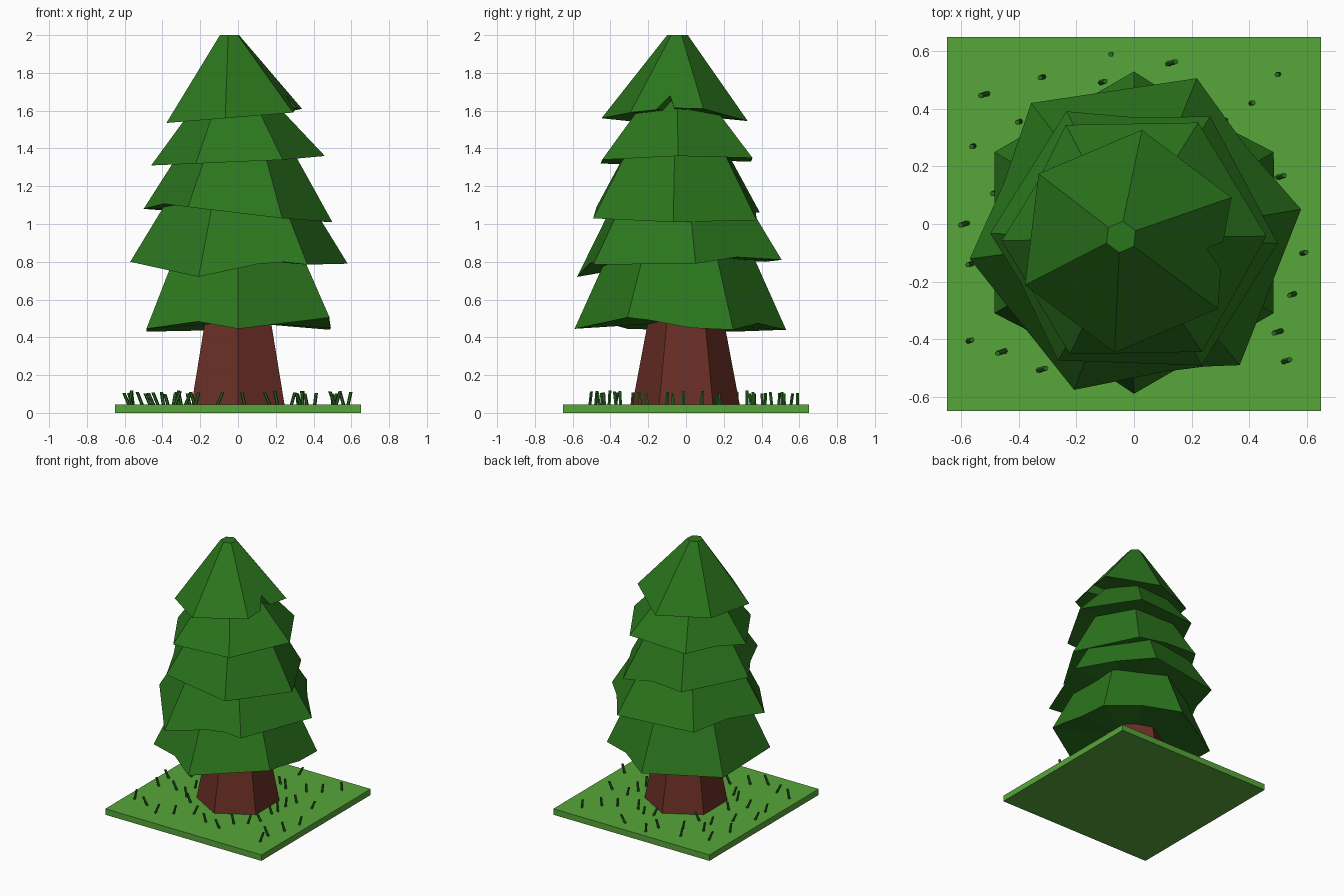
import bpy, bmesh, random
from math import sin, cos, radians, pi
from mathutils import Vector

if "Cube" in bpy.data.objects:
    bpy.data.objects.remove(bpy.data.objects["Cube"])

random.seed(4)


def material(name, rgb):
    m = bpy.data.materials.new(name)
    m.diffuse_color = (*rgb, 1)
    m.use_nodes = True
    m.node_tree.nodes["Principled BSDF"].inputs["Base Color"].default_value = m.diffuse_color
    return m


LEAF = material("leaf_green", (0.024, 0.18, 0.012))
BARK = material("bark_brown", (0.14, 0.027, 0.018))
TURF = material("turf_green", (0.095, 0.38, 0.042))
BLADE = material("blade_green", (0.024, 0.15, 0.016))


def finish(bm, name, mat):
    bmesh.ops.recalc_face_normals(bm, faces=bm.faces)
    me = bpy.data.meshes.new(name)
    bm.to_mesh(me)
    bm.free()
    me.materials.append(mat)
    ob = bpy.data.objects.new(name, me)
    bpy.context.collection.objects.link(ob)
    return ob


def ring(cx, cy, r, start, zs):
    n = len(zs)
    return [Vector((cx + r * cos(radians(start) + 2 * pi * i / n),
                    cy + r * sin(radians(start) + 2 * pi * i / n), z))
            for i, z in enumerate(zs)]


def frustum(bm, low, high):
    """Closed, faceted body between two matching rings."""
    a = [bm.verts.new(p) for p in low]
    b = [bm.verts.new(p) for p in high]
    n = len(a)
    for i in range(n):
        j = (i + 1) % n
        bm.faces.new((a[i], a[j], b[j], b[i]))
    bm.faces.new(a[::-1])
    bm.faces.new(b)


def tier(name, centre, r, start, zs, top_centre, top_r, top_z, notches):
    """Six-sided skirt of branches; notches[side] = [(position, lift)] along its rim."""
    bm = bmesh.new()
    low = [bm.verts.new(p) for p in ring(*centre, r, start, zs)]
    high = [bm.verts.new(p) for p in ring(*top_centre, top_r, start, [top_z] * 6)]
    rim = []
    for i in range(6):
        j = (i + 1) % 6
        side = [low[i]]
        for t, lift in notches.get(i, []):
            p = low[i].co.lerp(low[j].co, t)
            q = high[i].co.lerp(high[j].co, t)
            side.append(bm.verts.new(p.lerp(q, lift)))
        rim += side
        bm.faces.new(side + [low[j], high[j], high[i]])
    bm.faces.new(high)
    # shallow hollow underside
    hub = bm.verts.new((*centre, sum(zs) / 6 + 0.03))
    for k, v in enumerate(rim):
        bm.faces.new((rim[(k + 1) % len(rim)], v, hub))
    finish(bm, name, LEAF)


# ground slab
bm = bmesh.new()
frustum(bm, ring(0, 0, 0.65 * 2 ** 0.5, 45, [0] * 4),
        ring(0, 0, 0.65 * 2 ** 0.5, 45, [0.045] * 4))
finish(bm, "ground", TURF)

# trunk
bm = bmesh.new()
frustum(bm, ring(0, 0, 0.285, 30, [0.04] * 6), ring(0, 0, 0.17, 30, [0.65] * 6))
finish(bm, "trunk", BARK)

# branch tiers, bottom to top
tier("branches_1", (0, -0.03), 0.56, 30, [0.44, 0.44, 0.43, 0.445, 0.445, 0.505],
     (0, -0.03), 0.31, 1.0, {0: [(0.5, 0.06)], 3: [(0.55, 0.07)],
                             4: [(0.5, 0.0)], 5: [(0.2, 0.0), (0.6, -0.03)]})
tier("branches_2", (0.005, -0.035), 0.582, 8.5, [0.79, 0.81, 0.80, 0.80, 0.72, 0.785],
     (0, -0.04), 0.27, 1.3, {0: [(0.5, 0.05)], 2: [(0.5, 0.05)],
                             4: [(0.55, 0.06), (0.8, 0.05)]})
tier("branches_3", (0, -0.05), 0.5, -2, [1.01, 1.02, 1.06, 1.08, 1.09, 1.03],
     (0, -0.05), 0.2, 1.55, {1: [(0.5, 0.05)], 3: [(0.4, 0.05)]})
tier("branches_4", (0, -0.05), 0.46, 1, [1.36, 1.35, 1.33, 1.31, 1.32, 1.34],
     (-0.02, -0.05), 0.14, 1.72, {2: [(0.5, 0.04)]})
tier("branches_5", (-0.02, -0.06), 0.39, 23, [1.61, 1.545, 1.56, 1.535, 1.56, 1.59],
     (-0.045, -0.045), 0.055, 2.0, {5: [(0.35, 0.02), (0.52, 0.2), (0.6, 0.03)]})

# grass blades: outer ones placed, inner ones scattered around the trunk
spots = [(-.52, .45), (-.32, .51), (-.08, .59), (.13, .56), (.5, .52), (.41, .42),
         (-.56, .27), (-.4, .355), (.51, .165), (-.59, 0), (.59, -.1), (-.57, -.14),
         (.55, -.245), (.5, -.375), (.53, -.475), (-.57, -.405), (-.46, -.445), (-.32, -.505)]
for i in range(24):
    a = 2 * pi * (i + random.uniform(-0.3, 0.3)) / 24
    d = random.uniform(0.32, 0.52)
    spots.append((d * cos(a), d * sin(a)))
bm = bmesh.new()
for x, y in spots:
    lean = random.uniform(-0.015, 0.015)
    frustum(bm, ring(x - lean, y - lean * 0.3, 0.009, 0, [0.04] * 6),
            ring(x + lean, y + lean * 0.3, 0.009, 0, [random.uniform(0.1, 0.118)] * 6))
finish(bm, "grass_blades", BLADE)
